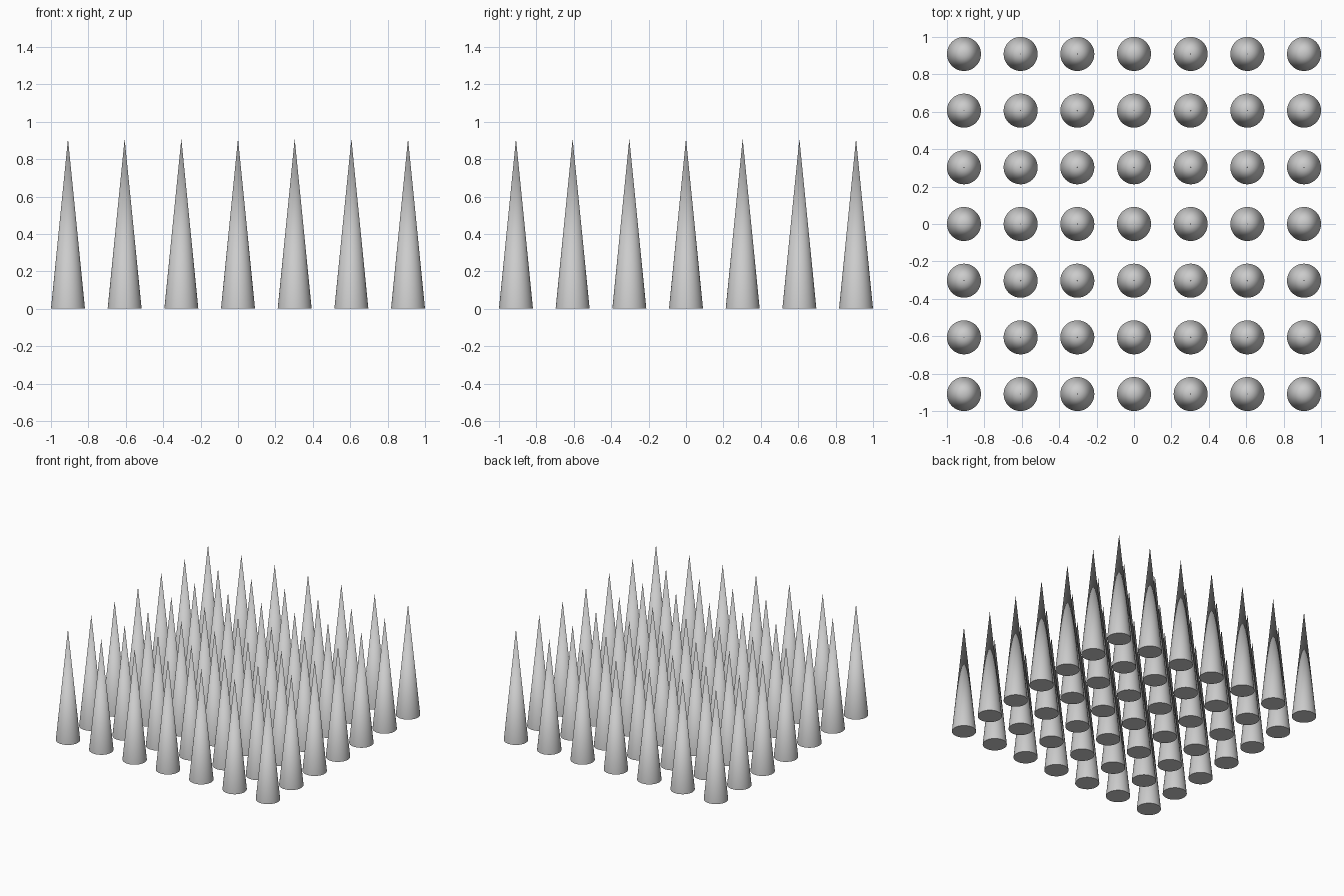
import bpy

# Remove the default object
cube = bpy.data.objects.get("Cube")
if cube:
    bpy.data.objects.remove(cube, do_unlink=True)

COUNT = 7
RADIUS = 1 / 11
SPACING = 10 / 33
HEIGHT = 10 / 11

# Single plain grey
grey = bpy.data.materials.new("light_grey")
grey.use_nodes = True
colour = (0.6, 0.6, 0.6, 1)
grey.diffuse_color = colour
grey.node_tree.nodes["Principled BSDF"].inputs["Base Color"].default_value = colour

# One smooth-sided spike with a crisp flat base
bpy.ops.mesh.primitive_cone_add(vertices=48, radius1=RADIUS, radius2=0,
                                depth=HEIGHT, end_fill_type='NGON')
first = bpy.context.object
first.data.name = "spike"
first.data.materials.append(grey)
bpy.ops.object.shade_smooth_by_angle()

# Square grid of spikes sharing the same mesh
for row in range(COUNT):
    for column in range(COUNT):
        spike = first if row == column == 0 else first.copy()
        spike.name = f"spike_row{row + 1}_column{column + 1}"
        middle = (COUNT - 1) / 2
        spike.location = ((column - middle) * SPACING,
                          (row - middle) * SPACING, HEIGHT / 2)
        if spike is not first:
            bpy.context.collection.objects.link(spike)
